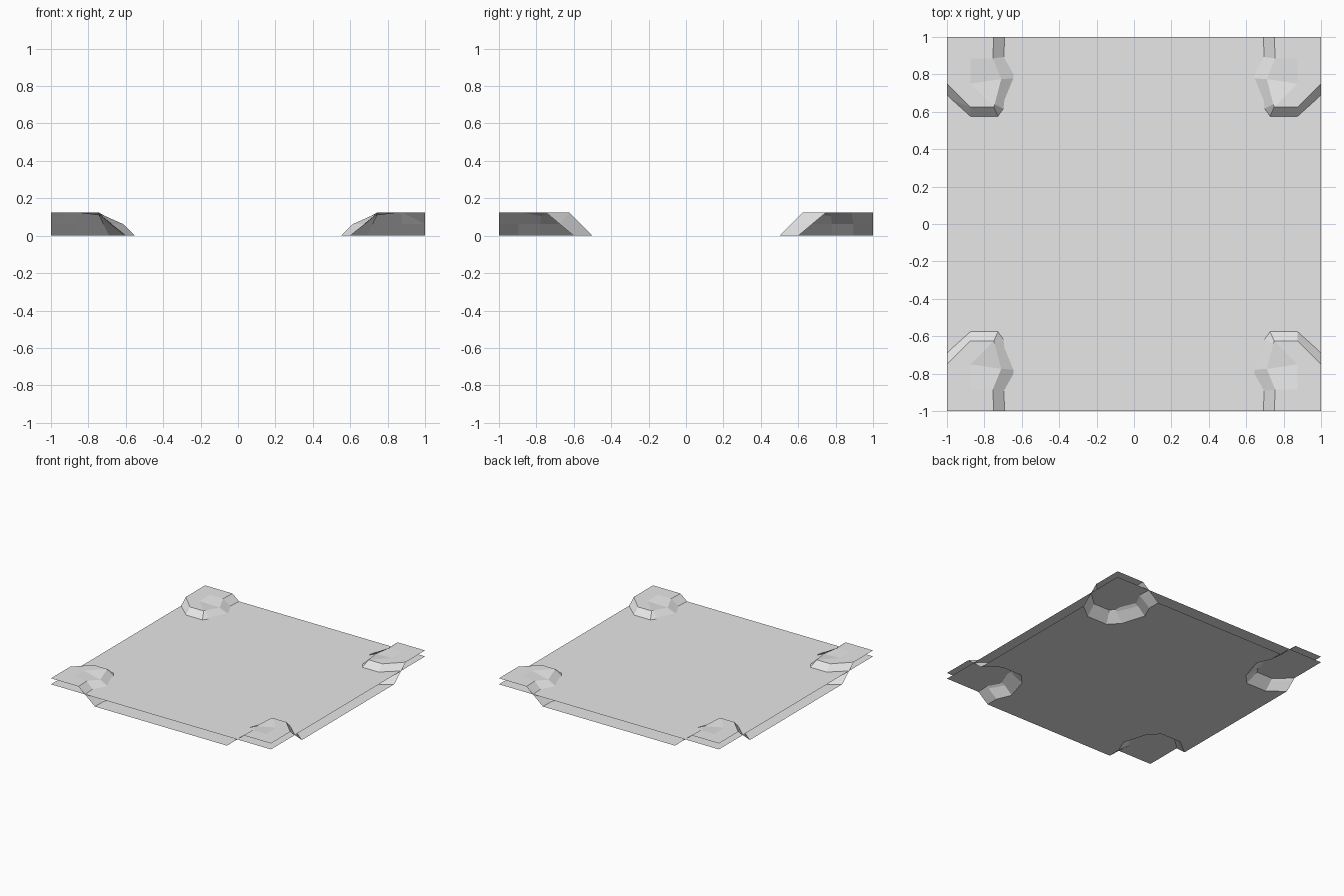
import bpy, bmesh

if "Cube" in bpy.data.objects:
    bpy.data.objects.remove(bpy.data.objects["Cube"])

grey = bpy.data.materials.new("plain grey")
grey.diffuse_color = (0.8, 0.8, 0.8, 1)
grey.use_nodes = True
grey.node_tree.nodes["Principled BSDF"].inputs["Base Color"].default_value = grey.diffuse_color
T, M = 0.125, 0.0625  # plateau height, mid-slope height


def make_object(name, bm):
    mesh = bpy.data.meshes.new(name)
    bm.to_mesh(mesh)
    bm.free()
    mesh.materials.append(grey)
    ob = bpy.data.objects.new(name, mesh)
    bpy.context.collection.objects.link(ob)
    return ob


# Banks and river bed: one quarter (+x, +y), mirrored to all four corners.
# Each station runs from plateau rim, through mid slope, to the river bed.
stations = [
    [(.75, 1, T), (.675, 1, M), (.60, 1, 0)],
    [(.755, .885, T), (.68, .895, M), (.60, .895, 0)],
    [(.71, .775, .105), (.615, .78, M), (.55, .78, 0)],
    [(.745, .64, T), (.685, .61, M), (.61, .585, 0)],
    [(.75, .625, T), (.72, .5625, M), (.69, .50, 0)],
    [(.875, .625, T), (.875, .5625, M), (.875, .50, 0)],
    [(1, .75, T), (1, .675, M), (1, .60, 0)],
]
bm = bmesh.new()
rows = [[bm.verts.new(p) for p in st] for st in stations]
# rock slopes
for a, b in zip(rows[:5], rows[1:6]):
    for k in range(2):
        bm.faces.new((a[k], a[k + 1], b[k + 1], b[k]))
f, g = rows[5], rows[6]
bm.faces.new((f[1], f[2], g[2], g[1]))
bm.faces.new((f[0], f[1], g[1]))
# plateau top
corner, edge_v, edge_u = [bm.verts.new(p) for p in ((1, 1, T), (.875, 1, T), (1, .885, T))]
in_a, in_b = bm.verts.new((.875, .885, T)), bm.verts.new((.875, .75, T))
r = [row[0] for row in rows]
for face in ((r[0], r[1], in_a, edge_v), (edge_v, in_a, edge_u, corner),
             (in_a, in_b, r[6], edge_u), (r[1], r[2], in_b, in_a),
             (r[2], r[3], r[4], in_b), (r[4], r[5], in_b),
             (in_b, r[5], r[6]), (r[5], g[1], r[6])):
    bm.faces.new(face)
# river bed
bed = [row[2] for row in rows] + [bm.verts.new(p) for p in ((1, 0, 0), (0, 0, 0), (0, 1, 0))]
bm.faces.new(bed)
bm.normal_update()
for face in bm.faces:
    if face.normal.z < 0:
        face.normal_flip()
banks = make_object("river_banks", bm)
mirror = banks.modifiers.new("four corners", "MIRROR")
mirror.use_axis = (True, True, False)
mirror.use_clip = True

# Flat water sheet across the whole tile
bm = bmesh.new()
bm.faces.new([bm.verts.new((x, y, .076)) for x, y in ((-1, -1), (1, -1), (1, 1), (-1, 1))])
make_object("water_surface", bm)
